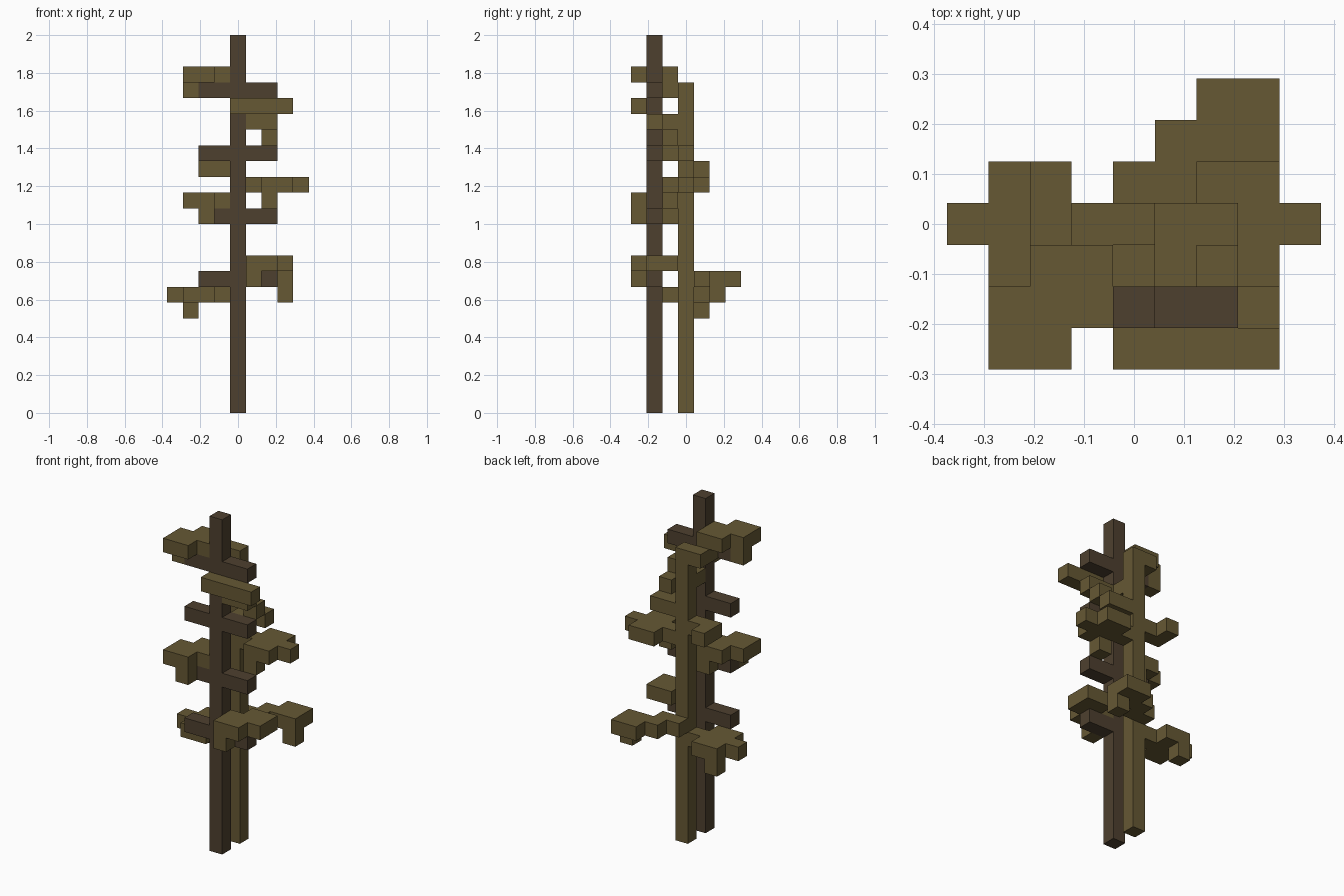
import bpy, bmesh
from mathutils import Vector

if "Cube" in bpy.data.objects:
    bpy.data.objects.remove(bpy.data.objects["Cube"])

U = 1 / 12  # edge length of one block


def material(name, rgb):
    m = bpy.data.materials.new(name)
    m.diffuse_color = (*rgb, 1)
    m.use_nodes = True
    m.node_tree.nodes["Principled BSDF"].inputs["Base Color"].default_value = m.diffuse_color
    return m


BROWN = material("dark_brown_bark", (0.076, 0.051, 0.028))
OLIVE = material("olive_moss", (0.133, 0.098, 0.034))


def layer(k, *cells):
    """Blocks (x, y) on one level k."""
    return [(i, j, k) for i, j in cells]


# Brown trunk with evenly spaced crossbars
parts = {"brown_trunk": (BROWN, [(0, -2, k) for k in range(24)])}
for n, k in enumerate((8, 12, 16, 20)):
    parts[f"crossbar_{n + 1}"] = (BROWN, [(i, -2, k) for i in (-2, -1, 1, 2)])

# Olive trunk behind it
parts["olive_trunk"] = (OLIVE, [(0, 0, k) for k in range(21)])

# Leaf cluster shapes shared by several levels
slab = [(-3, -3), (-2, -3), (-3, -2), (-2, -2), (-1, -2), (-2, -1), (-1, -1)]
arrow = [(1, 0), (2, -1), (2, 0), (2, 1), (3, -1), (3, 0), (3, 1), (4, 0)]

clusters = {
    "low_left_cluster": layer(7, *[(-i, j) for i, j in arrow]) + [(-3, 1, 6)],
    "low_back_cluster": layer(8, (0, 1), (1, 1), (1, 2), (2, 2), (3, 2), (2, 3), (3, 3)) + [(3, 2, 7)],
    "low_right_cluster": layer(9, (1, -3), (2, -3), (1, -2), (2, -2), (3, -2), (2, -1), (3, -1)) + [(1, -3, 8)],
    "middle_left_cluster": layer(13, *slab) + [(-2, -3, 12), (-1, -1, 12)],
    "middle_right_cluster": layer(14, *arrow) + [(2, -1, 13)],
    "back_left_stub": layer(15, (-1, 0), (-2, 0), (-2, 1)),
    "stepped_branch": layer(16, (1, 0), (2, 0), (1, -1)) + [(2, -1, 17)]
    + layer(18, (1, -2), (2, -2), (0, -1)),
    "front_bar": layer(19, (0, -3), (1, -3), (2, -3), (3, -3)),
    "top_left_cluster": layer(21, *slab) + [(-3, -2, 20)] + layer(20, (-1, 0), (-1, -1)),
}
for name, cells in clusters.items():
    parts[name] = (OLIVE, cells)

filled = {c for _, cells in parts.values() for c in cells}


def build(name, mat, cells):
    """Make one part from its blocks, keeping only outside faces."""
    bm = bmesh.new()
    for c in cells:
        centre = Vector((c[0], c[1], c[2] + 0.5))
        for axis in range(3):
            for sign in (1, -1):
                step = [0, 0, 0]
                step[axis] = sign
                if tuple(a + b for a, b in zip(c, step)) in filled:
                    continue
                n = Vector(step)
                u = Vector([float(a == (axis + 1) % 3) for a in range(3)])
                v = n.cross(u)
                corners = ((-1, -1), (1, -1), (1, 1), (-1, 1))
                bm.faces.new([bm.verts.new((centre + (n + u * a + v * b) / 2) * U) for a, b in corners])
    bmesh.ops.remove_doubles(bm, verts=bm.verts, dist=1e-4)
    # Merge coplanar block sides into clean flat faces
    bmesh.ops.dissolve_limit(bm, angle_limit=0.01, verts=bm.verts, edges=bm.edges)
    mesh = bpy.data.meshes.new(name)
    bm.to_mesh(mesh)
    bm.free()
    mesh.materials.append(mat)
    bpy.context.collection.objects.link(bpy.data.objects.new(name, mesh))


for name, (mat, cells) in parts.items():
    build(name, mat, cells)
